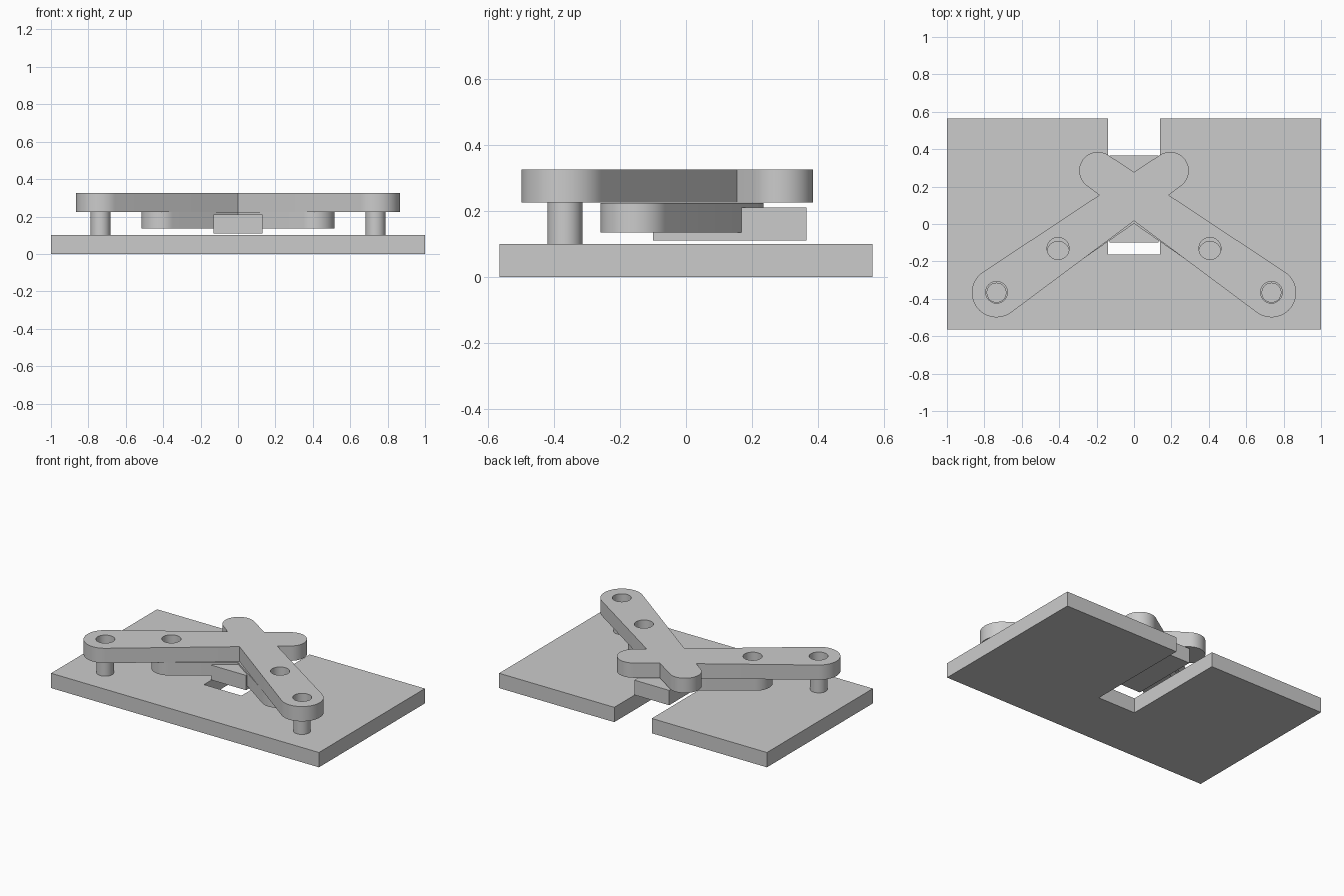
import bpy, bmesh
from math import radians, sin, cos, pi, atan2, hypot, acos

cube = bpy.data.objects.get("Cube")
if cube:
    bpy.data.objects.remove(cube, do_unlink=True)

grey = bpy.data.materials.new("plain grey")
grey.use_nodes = True
COLOUR = (0.6, 0.6, 0.6, 1)
grey.diffuse_color = COLOUR
grey.node_tree.nodes["Principled BSDF"].inputs["Base Color"].default_value = COLOUR


def prism(name, outline, z0, z1):
    """Extrude a counter-clockwise outline from z0 to z1."""
    bm = bmesh.new()
    face = bm.faces.new([bm.verts.new((x, y, z0)) for x, y in outline])
    top = bmesh.ops.extrude_face_region(bm, geom=[face])["geom"]
    bmesh.ops.translate(bm, vec=(0, 0, z1 - z0),
                        verts=[v for v in top if isinstance(v, bmesh.types.BMVert)])
    bmesh.ops.recalc_face_normals(bm, faces=bm.faces)
    mesh = bpy.data.meshes.new(name)
    bm.to_mesh(mesh)
    bm.free()
    mesh.materials.append(grey)
    obj = bpy.data.objects.new(name, mesh)
    bpy.context.collection.objects.link(obj)
    return obj


def arc(centre, r, start, end, steps):
    angles = [start + (end - start) * i / steps for i in range(steps + 1)]
    return [(centre[0] + r * cos(a), centre[1] + r * sin(a)) for a in angles]


def disc(centre, r):
    return arc(centre, r, 0, 2 * pi, 48)[:-1]


def link_outline(a, ra, b, rb):
    """Tapered bar with a round end at a and at b."""
    dx, dy = b[0] - a[0], b[1] - a[1]
    axis, spread = atan2(dy, dx), acos((ra - rb) / hypot(dx, dy))
    return (arc(b, rb, axis - spread, axis + spread, 32)
            + arc(a, ra, axis + spread, axis + 2 * pi - spread, 32))


def combine(obj, other, operation):
    """Apply a boolean and discard the helper."""
    mod = obj.modifiers.new(operation, 'BOOLEAN')
    mod.operation, mod.object, mod.solver = operation, other, 'EXACT'
    bpy.context.view_layer.update()
    result = bpy.data.meshes.new_from_object(
        obj.evaluated_get(bpy.context.evaluated_depsgraph_get()))
    obj.modifiers.clear()
    obj.data = result
    bpy.data.objects.remove(other, do_unlink=True)


def smooth(obj):
    bpy.ops.object.select_all(action='DESELECT')
    obj.select_set(True)
    bpy.context.view_layer.objects.active = obj
    bpy.ops.object.shade_smooth_by_angle(angle=radians(25))


def crossed_links(name, outer, r_outer, inner, r_inner, holes, z0, z1):
    """Mirrored pair of bars joined where they cross, with bored holes."""
    sides = [prism(name, link_outline((s * outer[0], outer[1]), r_outer,
                                      (s * inner[0], inner[1]), r_inner), z0, z1)
             for s in (-1, 1)]
    combine(sides[0], sides[1], 'UNION')
    for x, y, r in holes:
        for s in (-1, 1):
            bore = prism("bore", disc((s * x, y), r), z0 - 0.05, z1 + 0.05)
            combine(sides[0], bore, 'DIFFERENCE')
    smooth(sides[0])


# Base plate with a slot open to the back
W, D, SLOT, SLOT_Y = 1, 0.565, 0.14, -0.163
prism("base_plate", [(-W, -D), (W, -D), (W, D), (SLOT, D), (SLOT, SLOT_Y),
                     (-SLOT, SLOT_Y), (-SLOT, D), (-W, D)], 0, 0.1)

# Sliding block above the slot
prism("slider_block", [(-0.13, -0.1), (0.13, -0.1), (0.13, 0.365), (-0.13, 0.365)],
      0.11, 0.21)

# Upper crossed jaws and the shorter links below them
crossed_links("upper_jaws", (0.735, -0.367), 0.132, (-0.193, 0.285), 0.1,
              [(0.735, -0.365, 0.058), (0.406, -0.131, 0.059)], 0.225, 0.325)
crossed_links("lower_links", (0.41, -0.152), 0.107, (0, 0.13), 0.105,
              [(0.406, -0.152, 0.059)], 0.135, 0.223)

# Pivot pins standing on the base
for side, s in (("left", 1), ("right", -1)):
    smooth(prism(side + "_pivot_pin", disc((s * 0.735, -0.367), 0.053), 0.1, 0.225))
